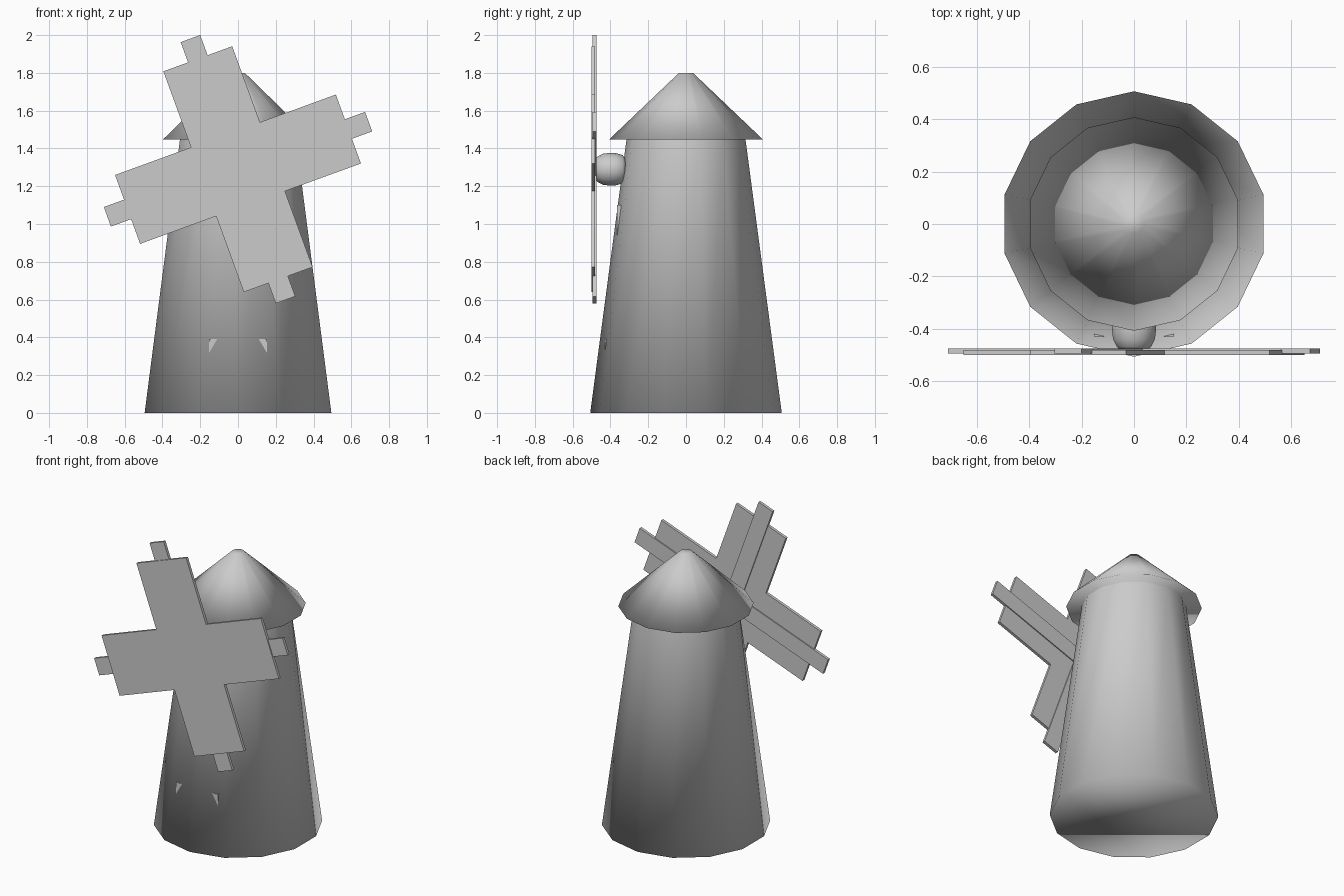
import bpy, bmesh, math
from mathutils import Matrix

if "Cube" in bpy.data.objects:
    bpy.data.objects.remove(bpy.data.objects["Cube"])

HUB_Z = 1.29


def finish(name, bm, smooth=False):
    bmesh.ops.recalc_face_normals(bm, faces=bm.faces)
    for f in bm.faces:
        f.smooth = smooth
    me = bpy.data.meshes.new(name)
    bm.to_mesh(me)
    bm.free()
    ob = bpy.data.objects.new(name, me)
    bpy.context.collection.objects.link(ob)
    return ob


def lathe(name, profile, sides, cap_start=True, cap_end=True):
    """Rings of (radius, z) with the first vertex on the -y axis."""
    bm = bmesh.new()
    rings = []
    for r, z in profile:
        angles = [2 * math.pi * i / sides - math.pi / 2 for i in range(sides)]
        rings.append([bm.verts.new((r * math.cos(a), r * math.sin(a), z)) for a in angles])
    for lo, hi in zip(rings, rings[1:]):
        for i in range(sides):
            j = (i + 1) % sides
            bm.faces.new((lo[i], lo[j], hi[j], hi[i]))
    if cap_start:
        bm.faces.new(rings[0][::-1])
    if cap_end:
        bm.faces.new(rings[-1])
    return finish(name, bm, smooth=True)


def box(name, half_w, y0, y1, z0, z1):
    bm = bmesh.new()
    bmesh.ops.create_cube(bm, size=1)
    bmesh.ops.scale(bm, vec=(2 * half_w, y1 - y0, z1 - z0), verts=bm.verts)
    bmesh.ops.translate(bm, vec=(0, (y0 + y1) / 2, (z0 + z1) / 2), verts=bm.verts)
    return finish(name, bm)


def cross(name, half_w, reach, y0, y1):
    """Four-armed plate in the xz plane, turned 20 degrees about the hub."""
    bm = bmesh.new()
    pts = []
    for k in range(4):
        c, s = math.cos(k * math.pi / 2), math.sin(k * math.pi / 2)
        for u, v in ((reach, -half_w), (reach, half_w), (half_w, half_w)):
            pts.append((u * c - v * s, y0, u * s + v * c))
    face = bm.faces.new([bm.verts.new(p) for p in pts])
    ext = bmesh.ops.extrude_face_region(bm, geom=[face], use_keep_orig=True)
    new = [g for g in ext["geom"] if isinstance(g, bmesh.types.BMVert)]
    bmesh.ops.translate(bm, vec=(0, y1 - y0, 0), verts=new)
    turn = Matrix.Translation((0, 0, HUB_Z)) @ Matrix.Rotation(math.radians(-20), 4, 'Y')
    bmesh.ops.transform(bm, matrix=turn, verts=bm.verts)
    return finish(name, bm)


# Tapered tower and overhanging conical cap
lathe("tower", [(0.507, 0), (0.315, 1.448)], 14, cap_end=False)
lathe("roof", [(0.408, 1.447), (0.037, 1.8)], 14)

# Door and window blocks, mostly sunk into the wall
box("door", 0.153, -0.43, -0.33, 0.001, 0.392)
box("window", 0.08, -0.365, -0.28, 0.87, 1.1)

# Rounded hub, turned to face the front
hub = lathe("hub", [(0.055, 0.32), (0.075, 0.335), (0.085, 0.37), (0.087, 0.40),
                    (0.082, 0.44), (0.068, 0.468), (0.055, 0.48)], 14)
hub.data.transform(Matrix.Translation((0, 0, HUB_Z)) @ Matrix.Rotation(math.pi / 2, 4, 'X'))

# Wide sails in front, narrow spars behind
cross("sails", 0.194, 0.622, -0.501, -0.482)
cross("sail_spars", 0.055, 0.736, -0.494, -0.475)
